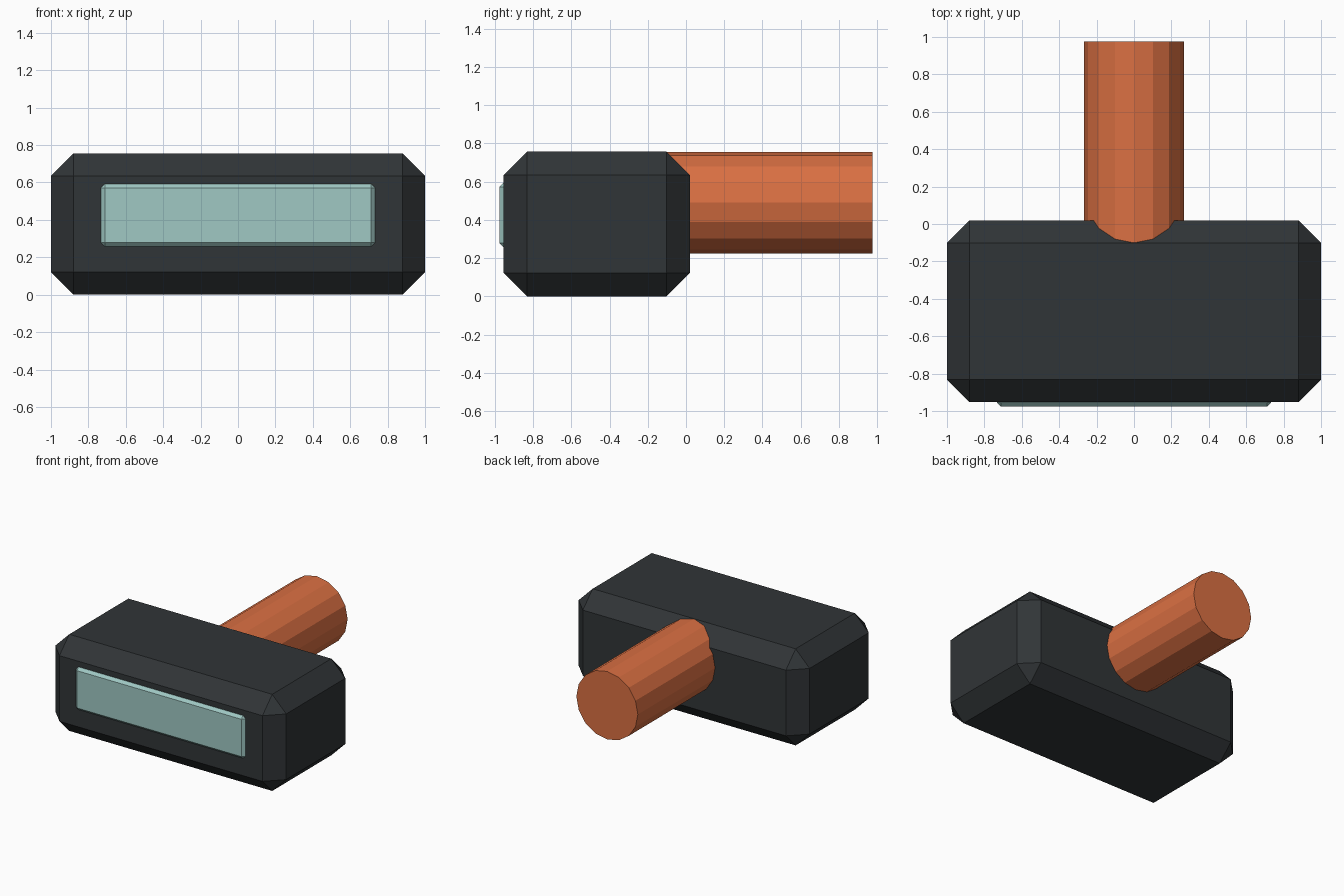
import bpy, bmesh, math
from mathutils import Matrix

if "Cube" in bpy.data.objects:
    bpy.data.objects.remove(bpy.data.objects["Cube"])


def material(name, rgb):
    m = bpy.data.materials.new(name)
    m.diffuse_color = (*rgb, 1)
    m.use_nodes = True
    m.node_tree.nodes["Principled BSDF"].inputs["Base Color"].default_value = m.diffuse_color
    return m


def add_object(name, bm, mat):
    mesh = bpy.data.meshes.new(name)
    bm.to_mesh(mesh)
    bm.free()
    mesh.materials.append(mat)
    ob = bpy.data.objects.new(name, mesh)
    bpy.context.collection.objects.link(ob)
    return ob


def chamfered_box(name, lo, hi, chamfer, mat):
    size = [b - a for a, b in zip(lo, hi)]
    mid = [(a + b) / 2 for a, b in zip(lo, hi)]
    bm = bmesh.new()
    bmesh.ops.create_cube(bm, size=1, matrix=Matrix.Translation(mid) @ Matrix.Diagonal((*size, 1)))
    bmesh.ops.bevel(bm, geom=bm.edges[:], offset=chamfer, offset_type='OFFSET',
                    segments=1, affect='EDGES', clamp_overlap=True)
    return add_object(name, bm, mat)


dark = material("dark_casing", (0.03, 0.035, 0.038))
orange = material("orange_grip", (0.70, 0.16, 0.055))
teal = material("pale_glass", (0.35, 0.58, 0.55))

# Main chamfered casing
chamfered_box("casing", (-1, -0.953, 0), (1, 0.02, 0.756), 0.121, dark)

# Shallow glass strip set in the front face
chamfered_box("front_window", (-0.733, -0.976, 0.258), (0.733, -0.87, 0.592), 0.021, teal)

# Sixteen-sided tube out of the back, flush with the casing top
start, end, radius = -0.25, 0.976, 0.266
bm = bmesh.new()
bmesh.ops.create_cone(bm, cap_ends=True, segments=16, radius1=radius, radius2=radius,
                      depth=end - start,
                      matrix=Matrix.Translation((0, (start + end) / 2, 0.4895))
                      @ Matrix.Rotation(math.pi / 2, 4, 'X'))
add_object("rear_tube", bm, orange)
